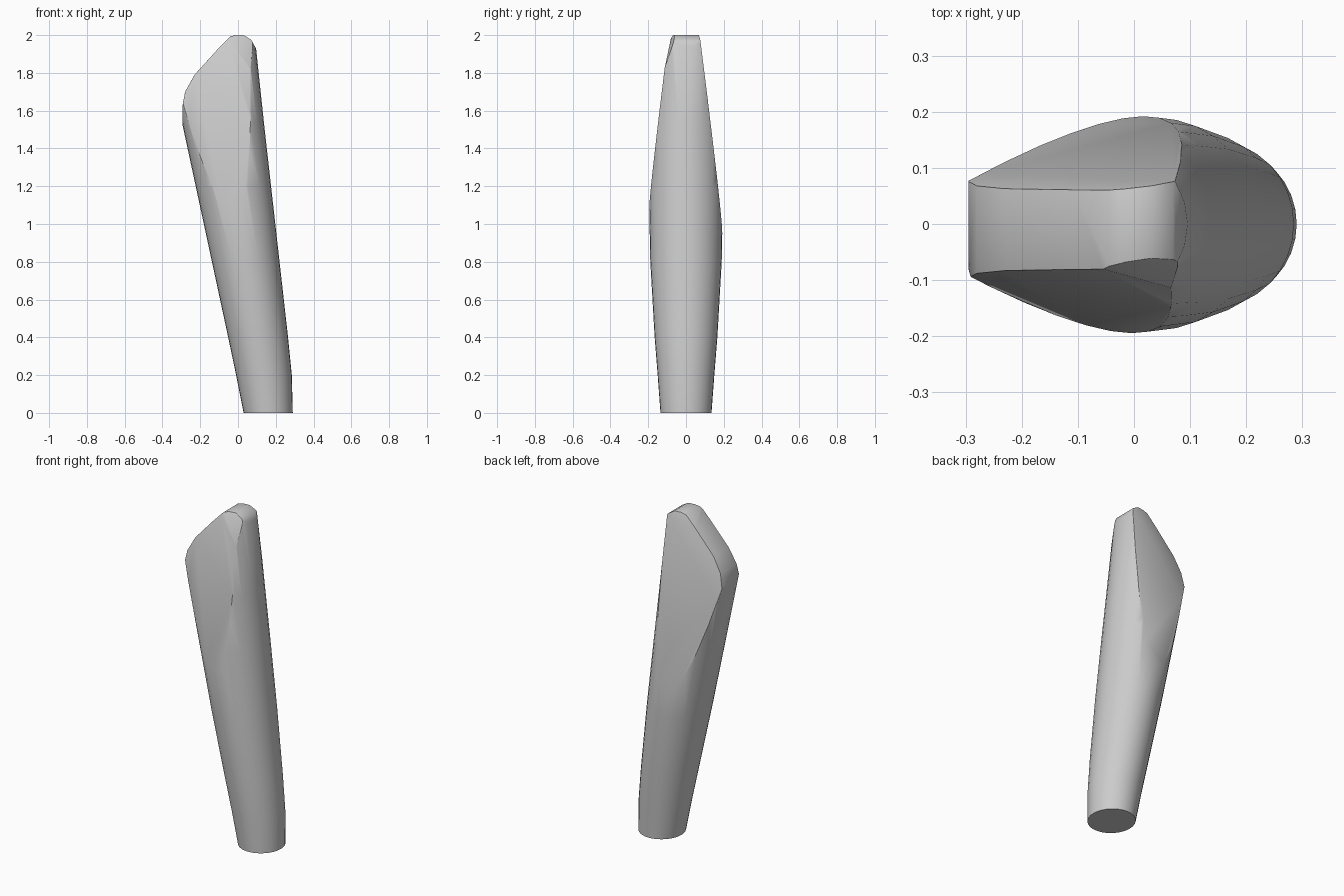
import bpy
import bmesh
from math import cos, sin, tau, radians
from mathutils import Vector

cube = bpy.data.objects.get("Cube")
if cube:
    bpy.data.objects.remove(cube, do_unlink=True)

SIDES = 32

# Tapered oval shaft: height, left x, right x, half depth
SECTIONS = [
    (0.00, 0.03, 0.29, 0.135),
    (0.20, -0.01, 0.285, 0.15),
    (0.40, -0.052, 0.265, 0.166),
    (0.80, -0.138, 0.22, 0.189),
    (1.20, -0.224, 0.175, 0.197),
    (1.53, -0.295, 0.138, 0.20),
    (2.05, -0.405, 0.083, 0.20),
]

# Rounded head outline in x and z
HEAD = [(-0.295, 1.53), (-0.295, 1.62), (-0.28, 1.70), (-0.23, 1.79),
        (-0.108, 1.925), (-0.045, 1.99), (-0.015, 2.0), (0.03, 2.0),
        (0.07, 1.975), (0.095, 1.93)]


def loft(bm, sections):
    rings = []
    for z, left, right, depth in sections:
        mid, half = (left + right) / 2, (right - left) / 2
        rings.append([bm.verts.new((mid + half * cos(tau * i / SIDES),
                                    depth * sin(tau * i / SIDES), z))
                      for i in range(SIDES)])
    for low, high in zip(rings, rings[1:]):
        for i in range(SIDES):
            j = (i + 1) % SIDES
            bm.faces.new((low[i], low[j], high[j], high[i]))
    bm.faces.new(rings[0][::-1])
    bm.faces.new(rings[-1])


def slice_off(bm, point, normal):
    """Remove everything on the normal's side and close the cut."""
    geom = bm.verts[:] + bm.edges[:] + bm.faces[:]
    cut = bmesh.ops.bisect_plane(bm, geom=geom, dist=1e-5, plane_co=point,
                                 plane_no=normal, clear_outer=True)
    edges = [e for e in cut["geom_cut"] if isinstance(e, bmesh.types.BMEdge)]
    if edges:
        bmesh.ops.holes_fill(bm, edges=edges, sides=0)


bm = bmesh.new()
loft(bm, SECTIONS)

# Flat cheeks that lean in toward the head
slice_off(bm, Vector((-0.28, 0.08, 1.6)), Vector((-0.116, 1, 0.12)))
slice_off(bm, Vector((-0.28, -0.10, 1.6)), Vector((-0.116, -1, 0.12)))
# Extra facet on the front of the tip
slice_off(bm, Vector((-0.1, -0.1, 1.94)), Vector((0.149, -1, 0.326)))

# Head curve
for (x1, z1), (x2, z2) in zip(HEAD, HEAD[1:]):
    slice_off(bm, Vector((x1, 0, z1)), Vector((z1 - z2, 0, x2 - x1)))

# Soften the rim between head and cheeks
bmesh.ops.remove_doubles(bm, verts=bm.verts[:], dist=0.001)
bm.normal_update()
rim = [e for e in bm.edges if len(e.link_faces) == 2
       and min(v.co.z for v in e.verts) > 1.5
       and e.calc_face_angle(0) > radians(45)]
bmesh.ops.bevel(bm, geom=rim, offset=0.012, segments=2, profile=0.5,
                affect='EDGES', clamp_overlap=True)
bmesh.ops.recalc_face_normals(bm, faces=bm.faces[:])

mesh = bpy.data.meshes.new("handle")
bm.to_mesh(mesh)
bm.free()
handle = bpy.data.objects.new("handle", mesh)
bpy.context.collection.objects.link(handle)

# Plain grey finish
grey = bpy.data.materials.new("plain grey")
grey.use_nodes = True
colour = (0.6, 0.6, 0.6, 1)
grey.diffuse_color = colour
grey.node_tree.nodes["Principled BSDF"].inputs["Base Color"].default_value = colour
mesh.materials.append(grey)

bpy.ops.object.select_all(action='DESELECT')
handle.select_set(True)
bpy.context.view_layer.objects.active = handle
bpy.ops.object.shade_smooth_by_angle(angle=radians(35))
